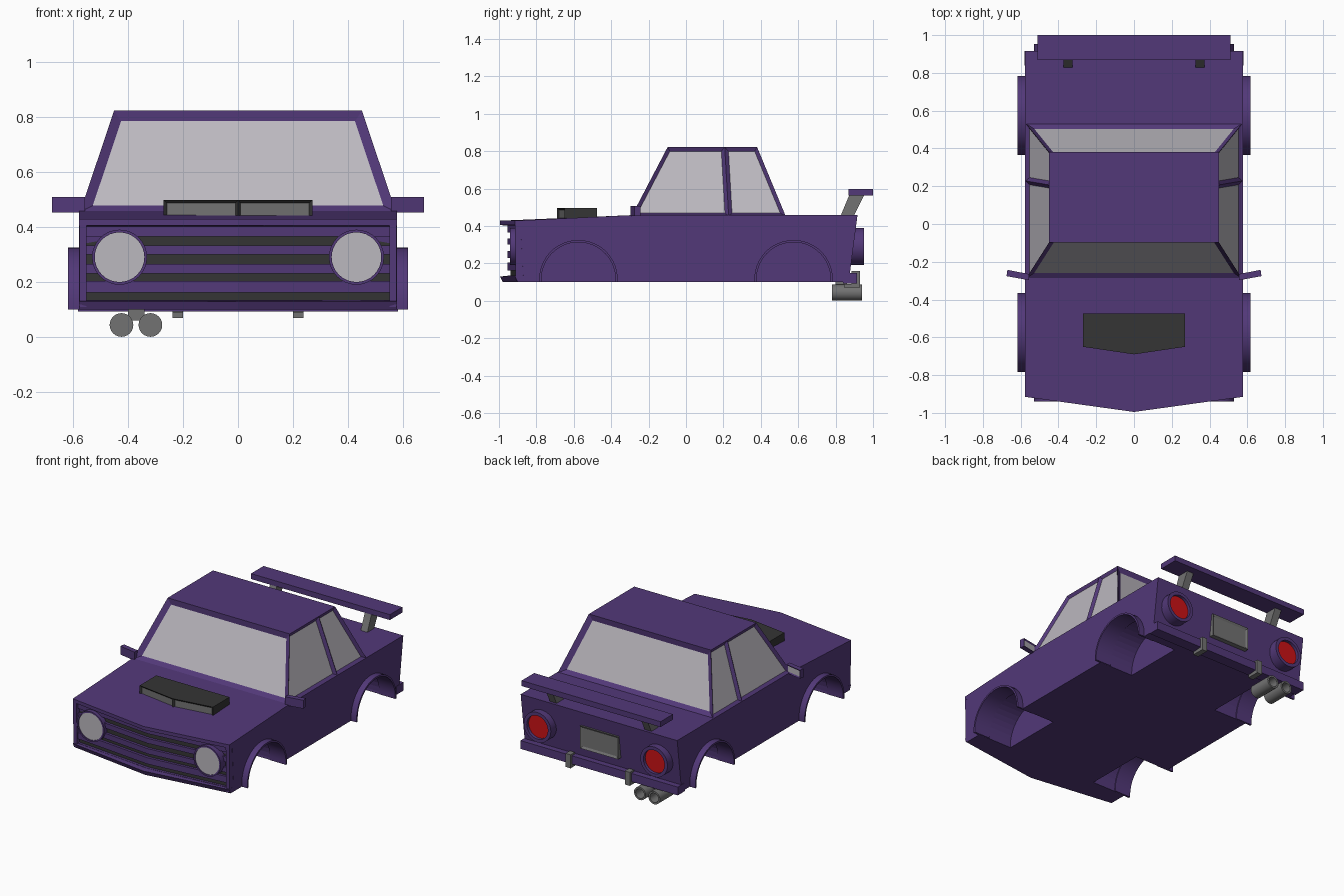
import bpy, bmesh
from math import sin, cos, pi, radians

if "Cube" in bpy.data.objects:
    bpy.data.objects.remove(bpy.data.objects["Cube"])


def material(name, rgb):
    m = bpy.data.materials.new(name)
    m.diffuse_color = (*rgb, 1)
    m.use_nodes = True
    m.node_tree.nodes["Principled BSDF"].inputs["Base Color"].default_value = m.diffuse_color
    return m


PAINT = material("purple_paint", (0.085, 0.04, 0.19))
DARK = material("dark_trim", (0.035, 0.035, 0.035))
RED = material("red_lens", (0.6, 0.006, 0.008))
GLASS = material("pale_glass", (0.5, 0.48, 0.52))
GREY = material("grey_metal", (0.17, 0.17, 0.17))


def finish(name, bm, *mats):
    bmesh.ops.recalc_face_normals(bm, faces=bm.faces)
    me = bpy.data.meshes.new(name)
    bm.to_mesh(me)
    bm.free()
    ob = bpy.data.objects.new(name, me)
    bpy.context.collection.objects.link(ob)
    for m in mats:
        me.materials.append(m)
    return ob


def prism(name, pts, a, b, axis, mat):
    """Extrude a 2D outline from a to b along the given axis."""
    place = {'x': lambda p, t: (t, p[0], p[1]),
             'y': lambda p, t: (p[0], t, p[1]),
             'z': lambda p, t: (p[0], p[1], t)}[axis]
    bm = bmesh.new()
    r0 = [bm.verts.new(place(p, a)) for p in pts]
    r1 = [bm.verts.new(place(p, b)) for p in pts]
    bm.faces.new(r0)
    bm.faces.new(r1)
    for i in range(len(pts)):
        j = (i + 1) % len(pts)
        bm.faces.new((r0[i], r0[j], r1[j], r1[i]))
    return finish(name, bm, mat)


def box(name, x, y, z, mat):
    return prism(name, [(x[0], y[0]), (x[1], y[0]), (x[1], y[1]), (x[0], y[1])], z[0], z[1], 'z', mat)


def vee(x, corner, tip, depth):
    """Plan outline of a bar that is pointed at the front."""
    return [(-x, corner), (0, tip), (x, corner), (x, corner + depth), (0, tip + depth), (-x, corner + depth)]


def circle(cx, cy, r, n=32):
    return [(cx + r * cos(2 * pi * i / n), cy + r * sin(2 * pi * i / n)) for i in range(n)]


def smooth(ob):
    bpy.ops.object.select_all(action='DESELECT')
    ob.select_set(True)
    bpy.context.view_layer.objects.active = ob
    bpy.ops.object.shade_smooth_by_angle(angle=radians(30))


def disc(name, x, z, r, y0, y1, mat):
    smooth(prism(name, circle(x, z, r), y0, y1, 'y', mat))


def tube(name, x, z, ro, ri, y0, y1, mat, n=32):
    bm = bmesh.new()
    rings = [[bm.verts.new((px, y, pz)) for px, pz in circle(x, z, r, n)]
             for r, y in ((ro, y0), (ro, y1), (ri, y1), (ri, y0))]
    for k in range(4):
        a, b = rings[k], rings[(k + 1) % 4]
        for i in range(n):
            j = (i + 1) % n
            bm.faces.new((a[i], a[j], b[j], b[i]))
    smooth(finish(name, bm, mat))


def inset(ob, pick, thickness, depth, mat):
    """Sink a pane of another material into the picked faces."""
    ob.data.materials.append(mat)
    bm = bmesh.new()
    bm.from_mesh(ob.data)
    faces = [f for f in bm.faces if pick(f.normal)]
    bmesh.ops.inset_individual(bm, faces=faces, thickness=thickness, depth=depth, use_even_offset=True)
    for f in faces:
        f.material_index = len(ob.data.materials) - 1
    bm.to_mesh(ob.data)
    bm.free()


# Body: side profile (y, z, extra nose point at the centre)
profile = [(-0.915, 0.428, -0.08), (-0.915, 0.405, -0.08), (-0.885, 0.40, -0.05), (-0.87, 0.135, -0.05),
           (-0.915, 0.13, -0.08), (-0.90, 0.10, -0.08), (0.87, 0.10, 0), (0.917, 0.458, 0), (-0.285, 0.458, 0)]
bm = bmesh.new()
rows = [[bm.verts.new((x, y + (t if x == 0 else 0), z)) for y, z, t in profile] for x in (-0.577, 0, 0.577)]
bm.faces.new(rows[0])
bm.faces.new(rows[2])
for a, b in zip(rows, rows[1:]):
    for i in range(len(profile)):
        j = (i + 1) % len(profile)
        bm.faces.new((a[i], a[j], b[j], b[i]))
body = finish("body", bm, PAINT)

# Wheel wells and flares
for s in (-1, 1):
    for y, label in ((-0.575, "front"), (0.575, "rear")):
        cutter = prism("well_cutter", circle(y, 0.115, 0.204, 40), s * 0.33, s * 0.7, 'x', PAINT)
        cutter.hide_render = True
        mod = body.modifiers.new("well", 'BOOLEAN')
        mod.operation, mod.solver, mod.object = 'DIFFERENCE', 'EXACT', cutter
        bpy.context.view_layer.objects.active = body
        bpy.ops.object.modifier_apply(modifier=mod.name)
        bpy.data.objects.remove(cutter)
        ang = [-0.07 + (pi + 0.14) * i / 24 for i in range(25)]
        arc = [(y + 0.21 * cos(t), 0.115 + 0.21 * sin(t)) for t in ang]
        arc += [(y + 0.198 * cos(t), 0.115 + 0.198 * sin(t)) for t in reversed(ang)]
        smooth(prism(label + "_wheel_arch", arc, s * 0.5, s * 0.618, 'x', PAINT))

# Cabin with sunken windows
bm = bmesh.new()
ring = lambda x, ys, z: [bm.verts.new((s * x, y, z)) for s, seq in ((-1, ys), (1, ys[::-1])) for y in seq]
lo = ring(0.573, (-0.29, 0.228, 0.532), 0.455)
hi = ring(0.45, (-0.098, 0.207, 0.38), 0.822)
bm.faces.new(lo)
bm.faces.new(hi)
for i in range(6):
    j = (i + 1) % 6
    bm.faces.new((lo[i], lo[j], hi[j], hi[i]))
cabin = finish("cabin", bm, PAINT)
inset(cabin, lambda n: abs(n.y) > 0.5, 0.034, -0.018, GLASS)
inset(cabin, lambda n: abs(n.x) > 0.9 and n.z > 0.2, 0.019, -0.015, GLASS)

# Grille: side frames, dark slots and slats
for s in (-1, 1):
    prism("grille_side", [(-0.915, 0.42), (-0.91, 0.11), (-0.85, 0.11), (-0.85, 0.42)],
          s * 0.55, s * 0.576, 'x', PAINT)
prism("grille_back", vee(0.55, -0.884, -0.937, 0.03), 0.13, 0.375, 'z', DARK)
for z0, z1 in ((0.365, 0.402), (0.30, 0.333), (0.23, 0.265), (0.162, 0.204), (0.115, 0.134)):
    prism("grille_slat", vee(0.552, -0.90, -0.955, 0.03), z0, z1, 'z', PAINT)

# Head lamps and tail lamps
for s in (-1, 1):
    tube("headlight_ring", s * 0.43, 0.29, 0.10, 0.09, -0.94, -0.86, PAINT)
    disc("headlight", s * 0.43, 0.29, 0.094, -0.934, -0.86, GLASS)
    tube("tail_light_ring", s * 0.43, 0.29, 0.10, 0.078, 0.86, 0.952, PAINT)
    disc("tail_light", s * 0.43, 0.29, 0.082, 0.86, 0.932, RED)

# Hood scoop with two intake panes
scoop = prism("hood_scoop", [(-0.27, -0.65), (0, -0.69), (0.27, -0.65), (0.27, -0.475), (-0.27, -0.475)],
              0.43, 0.497, 'z', DARK)
inset(scoop, lambda n: n.y < -0.5, 0.011, -0.01, GREY)

# Door mirrors
for s in (-1, 1):
    mirror = prism("door_mirror", [(s * 0.555, -0.298), (s * 0.675, -0.276), (s * 0.67, -0.243), (s * 0.555, -0.265)],
                   0.452, 0.508, 'z', PAINT)
    inset(mirror, lambda n: n.y > 0.8, 0.009, -0.006, GLASS)

# Rear wing and its struts
box("rear_wing", (-0.512, 0.512), (0.868, 1.0), (0.562, 0.598), PAINT)
for s in (-1, 1):
    prism("wing_strut", [(0.825, 0.45), (0.895, 0.45), (0.955, 0.57), (0.875, 0.57)],
          s * 0.325, s * 0.374, 'x', GREY)

# Rear bumper, guards and blank plate
box("rear_bumper", (-0.58, 0.58), (0.84, 0.915), (0.093, 0.148), PAINT)
for s in (-1, 1):
    prism("bumper_guard", [(0.845, 0.07), (0.93, 0.07), (0.93, 0.16), (0.885, 0.16), (0.885, 0.09), (0.845, 0.09)],
          s * 0.2, s * 0.237, 'x', GREY)
plate = box("rear_plate", (-0.14, 0.14), (0.86, 0.916), (0.215, 0.365), GREY)
inset(plate, lambda n: n.y > 0.9, 0.014, -0.008, GREY)

# Twin exhaust pipes
for x in (-0.423, -0.318):
    tube("exhaust_pipe", x, 0.044, 0.043, 0.031, 0.78, 0.94, GREY, 24)
    disc("exhaust_end", x, 0.044, 0.036, 0.782, 0.86, GREY)
prism("exhaust_mount", [(0.8, 0.06), (0.86, 0.06), (0.86, 0.11), (0.8, 0.11)], -0.40, -0.34, 'x', GREY)
